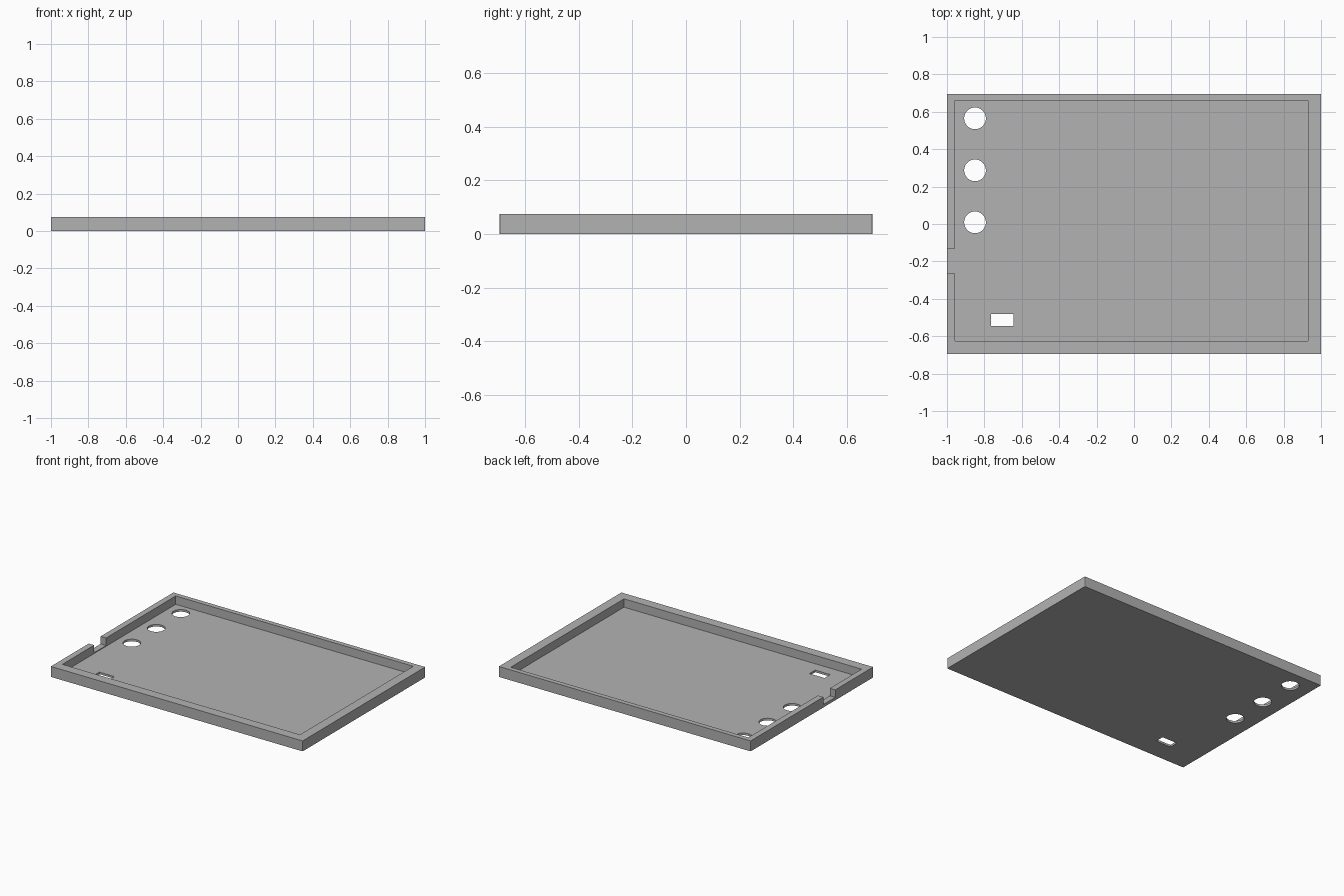
import bpy
import bmesh

cube = bpy.data.objects.get("Cube")
if cube:
    bpy.data.objects.remove(cube, do_unlink=True)

HEIGHT, FLOOR, NOTCH_Z = 0.075, 0.015, 0.021

grey = bpy.data.materials.new("mid grey")
grey.use_nodes = True
color = (0.448, 0.448, 0.448, 1)
grey.diffuse_color = color
grey.node_tree.nodes["Principled BSDF"].inputs["Base Color"].default_value = color


def box(name, x0, x1, y0, y1, z0, z1):
    """Box spanning the given limits."""
    bpy.ops.mesh.primitive_cube_add(size=1)
    ob = bpy.context.object
    ob.name = name
    for v in ob.data.vertices:
        v.co = (x1 if v.co.x > 0 else x0,
                y1 if v.co.y > 0 else y0,
                z1 if v.co.z > 0 else z0)
    ob.data.materials.append(grey)
    return ob


def cut(target, cutter):
    """Subtract the cutter, then remove it."""
    mod = target.modifiers.new("cut", "BOOLEAN")
    mod.operation = "DIFFERENCE"
    mod.solver = "EXACT"
    mod.object = cutter
    bpy.context.view_layer.objects.active = target
    bpy.ops.object.modifier_apply(modifier=mod.name)
    bpy.data.objects.remove(cutter, do_unlink=True)


# Outer slab with barely eased upright corners
tray = box("shallow_tray", -1, 1, -0.695, 0.695, 0, HEIGHT)
bm = bmesh.new()
bm.from_mesh(tray.data)
upright = [e for e in bm.edges if abs(e.verts[0].co.z - e.verts[1].co.z) > 0.01]
bmesh.ops.bevel(bm, geom=upright, offset=0.004, segments=2, profile=0.5, affect="EDGES")
bm.to_mesh(tray.data)
bm.free()

# Recess, side cable notch and rectangular floor slot
cut(tray, box("recess_cutter", -0.957, 0.93, -0.625, 0.66, FLOOR, 0.2))
cut(tray, box("notch_cutter", -1.1, -0.94, -0.265, -0.13, NOTCH_Z, 0.2))
cut(tray, box("slot_cutter", -0.765, -0.645, -0.545, -0.48, -0.1, 0.1))

# Row of round holes
for y in (0.565, 0.287, 0.009):
    bpy.ops.mesh.primitive_cylinder_add(vertices=48, radius=0.058, depth=0.2,
                                        location=(-0.85, y, 0))
    hole = bpy.context.object
    hole.name = "hole_cutter"
    hole.data.materials.append(grey)
    cut(tray, hole)
